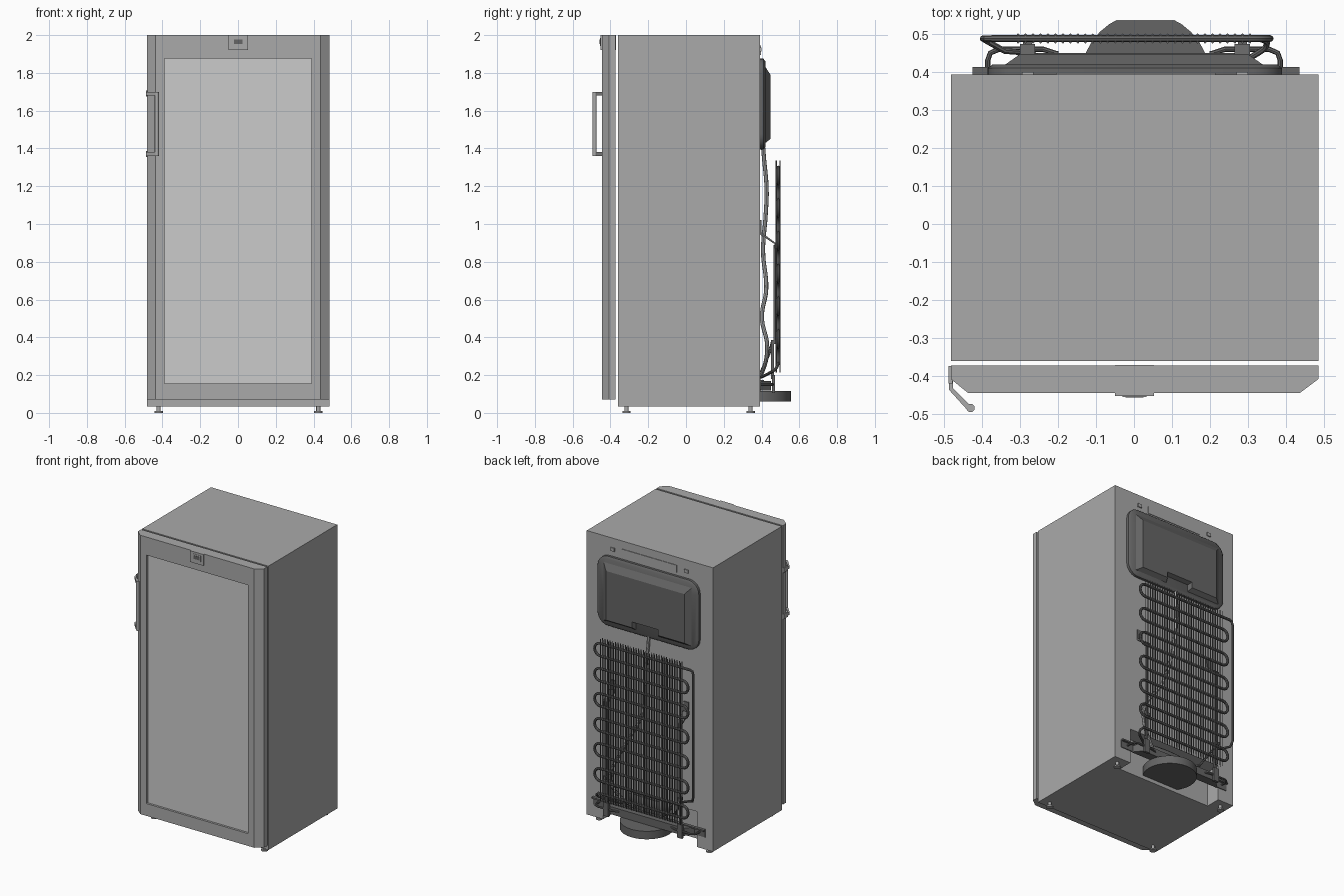
import bpy, bmesh, math
from mathutils import Vector

if "Cube" in bpy.data.objects:
    bpy.data.objects.remove(bpy.data.objects["Cube"])


def material(name, v):
    m = bpy.data.materials.new(name)
    m.diffuse_color = (v, v, v, 1)
    m.use_nodes = True
    m.node_tree.nodes["Principled BSDF"].inputs["Base Color"].default_value = m.diffuse_color
    return m


GREY = material("cabinet_grey", 0.4)
DARK = material("dark_grey", 0.13)
GLASS = material("glass_grey", 0.75)


def add(name, mesh, mat):
    ob = bpy.data.objects.new(name, mesh)
    bpy.context.collection.objects.link(ob)
    mesh.materials.clear()
    mesh.materials.append(mat)
    return ob


def loft(name, rings, mat):
    """Closed solid through matching rings of points, capped at both ends."""
    bm = bmesh.new()
    vs = [[bm.verts.new(p) for p in r] for r in rings]
    n = len(vs[0])
    for a, b in zip(vs, vs[1:]):
        for i in range(n):
            j = (i + 1) % n
            bm.faces.new((a[i], a[j], b[j], b[i]))
    bm.faces.new(vs[0])
    bm.faces.new(vs[-1])
    bmesh.ops.recalc_face_normals(bm, faces=bm.faces)
    me = bpy.data.meshes.new(name)
    bm.to_mesh(me)
    bm.free()
    return add(name, me, mat)


def box(name, x, y, z, mat):
    return loft(name, [[(x[0], y[0], k), (x[1], y[0], k), (x[1], y[1], k), (x[0], y[1], k)] for k in z], mat)


def cylinder(name, c, r, z, mat, n=16):
    circ = [(c[0] + r * math.cos(2 * math.pi * i / n), c[1] + r * math.sin(2 * math.pi * i / n)) for i in range(n)]
    return smooth(loft(name, [[(x, y, k) for x, y in circ] for k in z], mat))


def smooth(ob):
    bpy.ops.object.select_all(action='DESELECT')
    ob.select_set(True)
    bpy.context.view_layer.objects.active = ob
    bpy.ops.object.shade_smooth_by_angle(angle=math.radians(40))
    return ob


def tube(name, paths, r, mat, kind='POLY', sides=2):
    """Round tubes along one or more point paths, turned into a mesh."""
    cu = bpy.data.curves.new(name, 'CURVE')
    cu.dimensions = '3D'
    cu.bevel_depth, cu.bevel_resolution, cu.use_fill_caps = r, sides, True
    for pts in paths:
        s = cu.splines.new(kind)
        if kind == 'BEZIER':
            s.bezier_points.add(len(pts) - 1)
            s.resolution_u = 6
            for bp, p in zip(s.bezier_points, pts):
                bp.co = p
                bp.handle_left_type = bp.handle_right_type = 'AUTO'
        else:
            s.points.add(len(pts) - 1)
            for sp, p in zip(s.points, pts):
                sp.co = (*p, 1)
    tmp = bpy.data.objects.new(name + "_path", cu)
    bpy.context.collection.objects.link(tmp)
    me = bpy.data.meshes.new_from_object(tmp.evaluated_get(bpy.context.evaluated_depsgraph_get()))
    bpy.data.objects.remove(tmp)
    return smooth(add(name, me, mat))


def cut(ob, cutter):
    """Subtract the cutter, bake the result and discard the cutter."""
    m = ob.modifiers.new("cut", 'BOOLEAN')
    m.operation, m.solver, m.object = 'DIFFERENCE', 'EXACT', cutter
    me = bpy.data.meshes.new_from_object(ob.evaluated_get(bpy.context.evaluated_depsgraph_get()))
    ob.modifiers.clear()
    ob.data = me
    bpy.data.objects.remove(cutter)


# Cabinet with a shallow machinery recess at the bottom of the back
cabinet = box("cabinet", (-0.482, 0.485), (-0.36, 0.393), (0.035, 2.0), GREY)
cut(cabinet, box("recess_cutter", (-0.36, 0.36), (0.29, 0.5), (0.0, 0.28), GREY))

# Adjustable feet
for x in (-0.42, 0.425):
    for y in (-0.315, 0.342):
        cylinder("foot_pad", (x, y), 0.022, (0, 0.009), GREY)
        cylinder("foot_stem", (x, y), 0.011, (0.008, 0.04), GREY)

# Door with chamfered front edges, sunken window and glass pane
prof = [(-0.482, -0.372), (-0.482, -0.408), (-0.436, -0.445), (0.436, -0.445), (0.485, -0.408), (0.485, -0.372)]
door = loft("door", [[(x, y, z) for x, y in prof] for z in (0.07, 2.0)], GREY)
cut(door, box("window_cutter", (-0.39, 0.39), (-0.5, -0.425), (0.155, 1.875), GREY))
box("glass_pane", (-0.39, 0.39), (-0.43, -0.424), (0.155, 1.875), GLASS)

# Thermostat display at the top of the door
box("display_housing", (-0.05, 0.053), (-0.453, -0.371), (1.922, 2.0), GREY)
box("display_bezel", (-0.03, 0.033), (-0.455, -0.45), (1.943, 1.986), GREY)
box("display_screen", (-0.022, 0.025), (-0.457, -0.45), (1.953, 1.976), DARK)

# Door handle: upright grip on two angled mounts
grip = (-0.43, -0.484)
cylinder("handle_grip", grip, 0.011, (1.36, 1.70), GREY)
arm = [(-0.487, -0.374), (-0.487, -0.436), (-0.438, -0.49), (-0.428, -0.48), (-0.476, -0.432), (-0.476, -0.374)]
for z in (1.36, 1.68):
    loft("handle_arm", [[(x, y, k) for x, y in arm] for k in (z, z + 0.02)], GREY)
    box("handle_foot", (-0.488, -0.478), (-0.42, -0.374), (z - 0.006, z + 0.026), GREY)


# Rear cover: rounded flange with a raised, notched hood
def rounded(x0, x1, z0, z1, r, y):
    out = []
    for cx, cz, a in ((x1 - r, z1 - r, 0), (x0 + r, z1 - r, 90), (x0 + r, z0 + r, 180), (x1 - r, z0 + r, 270)):
        for i in range(7):
            t = math.radians(a + 15 * i)
            out.append((cx + r * math.cos(t), y, cz + r * math.sin(t)))
    return out


smooth(loft("rear_cover_flange", [rounded(-0.385, 0.39, 1.395, 1.875, 0.08, 0.391),
                                  rounded(-0.385, 0.39, 1.395, 1.875, 0.08, 0.41),
                                  rounded(-0.372, 0.377, 1.408, 1.862, 0.07, 0.42)], DARK))


def hood(w, z0, z1, nw, nz, y):
    return [(-w, y, z0), (-w, y, z1), (w, y, z1), (w, y, z0), (nw, y, z0), (nw, y, nz), (-nw, y, nz), (-nw, y, z0)]


loft("rear_cover_hood", [hood(0.345, 1.425, 1.84, 0.085, 1.475, 0.415),
                         hood(0.30, 1.45, 1.79, 0.10, 1.49, 0.447)], DARK)

# Slim plate and two screws above the rear cover
box("rear_plate", (-0.205, 0.215), (0.39, 0.397), (1.895, 1.945), GREY)
for x in (-0.28, 0.285):
    box("rear_screw_head", (x - 0.015, x + 0.015), (0.39, 0.4), (1.912, 1.935), GREY)

# Condenser: serpentine tube
R, ROWS, Y, TOP, HALF = 0.0433, 13, 0.488, 1.30, 0.315
path = [(-0.375, Y, TOP)]
for k in range(ROWS - 1):
    s = 1 if k % 2 == 0 else -1
    zc = TOP - (2 * k + 1) * R
    for i in range(9):
        t = math.pi * i / 8
        path.append((s * (HALF + R * math.sin(t)), Y, zc + R * math.cos(t)))
path.append((0.33, Y, TOP - 2 * R * (ROWS - 1)))
tube("condenser_tube", [path], 0.009, DARK)

# Condenser: vertical wires on both faces
N = 32
wires = []
for i in range(N):
    x = -0.305 + 0.61 * i / (N - 1)
    for y in (Y - 0.01, Y + 0.01):
        wires.append([(x, y, 0.215), (x, y, 1.335)])
tube("condenser_wires", wires, 0.0035, DARK, sides=0)

# Condenser feed down the side, and the return into the recess
tube("condenser_feed", [[(-0.37, Y, 1.30), (-0.39, Y, 1.295), (-0.398, Y, 1.27), (-0.398, Y, 0.43), (-0.385, 0.48, 0.39),
                         (-0.34, 0.455, 0.37), (-0.27, 0.45, 0.34), (-0.2, 0.40, 0.22), (-0.1, 0.36, 0.18)]],
     0.008, DARK)
tube("condenser_return", [[(0.33, Y, 0.26), (0.35, 0.475, 0.235), (0.31, 0.44, 0.21), (0.15, 0.37, 0.18)]],
     0.008, DARK, 'BEZIER')

# Wavy suction pipe from the cover down to the compressor
tube("suction_pipe", [[(0, 0.405, 1.45), (0, 0.412, 1.36), (0.01, 0.427, 1.18), (0.02, 0.422, 1.05), (0.05, 0.408, 0.86),
                       (0.14, 0.425, 0.66), (0.24, 0.402, 0.5), (0.28, 0.43, 0.35), (0.2, 0.405, 0.22),
                       (0.12, 0.37, 0.17)]], 0.011, GREY, 'BEZIER')

# Condenser mounts: wall plate, sloping arm and lower strap on each side
for x in (-0.28, 0.285):
    xs = (x - 0.02, x + 0.02)
    side = [(0.391, 1.02), (0.399, 1.02), (0.401, 0.955), (0.474, 0.90), (0.474, 0.87), (0.468, 0.87), (0.468, 0.895),
            (0.391, 0.945)]
    loft("condenser_mount", [[(k, y, z) for y, z in side] for k in xs], DARK)
    box("upper_strap", (x - 0.005, x + 0.005), (0.464, 0.473), (0.38, 0.89), DARK)
    box("lower_strap", xs, (0.455, 0.472), (0.105, 0.2), DARK)
    box("strap_stem", (x - 0.008, x + 0.008), (0.45, 0.465), (0.18, 0.38), DARK)
    box("strap_clip", (x - 0.012, x + 0.012), (0.45, 0.485), (0.365, 0.385), DARK)

# Compressor cradle rail, tray and side rods
box("cradle_rail", (-0.425, 0.435), (0.391, 0.398), (0.12, 0.175), DARK)
box("cradle_rail_lip", (-0.425, 0.435), (0.396, 0.413), (0.165, 0.175), DARK)
tray = [(-0.35, 0.39), (-0.30, 0.45), (0.30, 0.45), (0.35, 0.39)]
loft("drip_tray", [[(x, y, z) for x, y in tray] for z in (0.118, 0.17)], DARK)
tube("cradle_rods", [[(s * 0.385, 0.392, 0.15), (s * 0.385, 0.43, 0.15), (s * 0.378, 0.45, 0.15), (s * 0.355, 0.46, 0.15),
                      (s * 0.24, 0.46, 0.15), (s * 0.2, 0.447, 0.15)] for s in (-1, 1)], 0.007, DARK)

# Compressor drum inside the recess
cylinder("compressor", (0.03, 0.385), 0.17, (0.06, 0.115), DARK, 32)
sections = [(0.115, 0.09, 0.11), (0.24, 0.09, 0.22), (0.24, 0.075, 0.24), (0.2, 0.04, 0.255)]
smooth(loft("compressor_dome", [[(0.03 + w * 0.7 * math.cos(math.pi * i / 12), 0.35 + d * 0.5 * math.sin(math.pi * i / 12), z)
                                 for i in range(24)] for w, d, z in sections], DARK))
